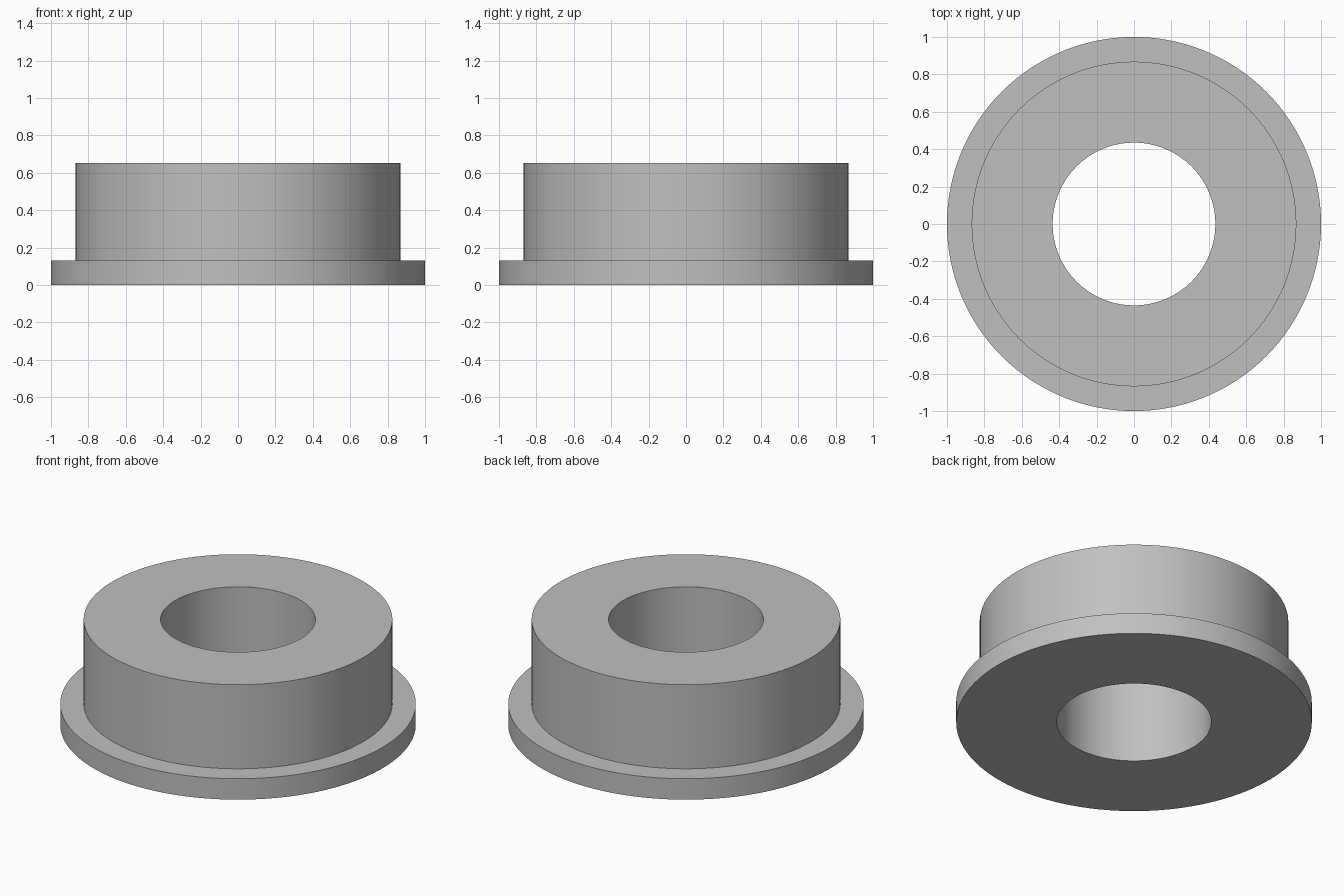
import bpy
import bmesh
import math

cube = bpy.data.objects.get("Cube")
if cube:
    bpy.data.objects.remove(cube, do_unlink=True)

SEGMENTS = 128
BORE, BODY, FLANGE = 0.435, 0.868, 1.0
STEP, TOP = 0.13, 0.652

# Single grey material
grey = bpy.data.materials.new("plain grey")
grey.use_nodes = True
colour = (0.53, 0.53, 0.53, 1)
grey.diffuse_color = colour
grey.node_tree.nodes["Principled BSDF"].inputs["Base Color"].default_value = colour

# Flanged bushing: closed cross-section (radius, height) turned around z
profile = [(BORE, 0), (FLANGE, 0), (FLANGE, STEP),
           (BODY, STEP), (BODY, TOP), (BORE, TOP)]
bm = bmesh.new()
ring = [bm.verts.new((r, 0, z)) for r, z in profile]
edges = [bm.edges.new((ring[i - 1], ring[i])) for i in range(len(ring))]
bmesh.ops.spin(bm, geom=ring + edges, cent=(0, 0, 0), axis=(0, 0, 1),
               angle=math.tau, steps=SEGMENTS, use_merge=True)
bmesh.ops.remove_doubles(bm, verts=bm.verts, dist=0.0001)
bmesh.ops.recalc_face_normals(bm, faces=bm.faces)

mesh = bpy.data.meshes.new("flanged_bushing")
bm.to_mesh(mesh)
bm.free()
mesh.materials.append(grey)
bushing = bpy.data.objects.new("flanged_bushing", mesh)
bpy.context.collection.objects.link(bushing)

# Smooth round walls, crisp rims
bpy.ops.object.select_all(action='DESELECT')
bushing.select_set(True)
bpy.context.view_layer.objects.active = bushing
bpy.ops.object.shade_smooth_by_angle(angle=math.radians(30))
